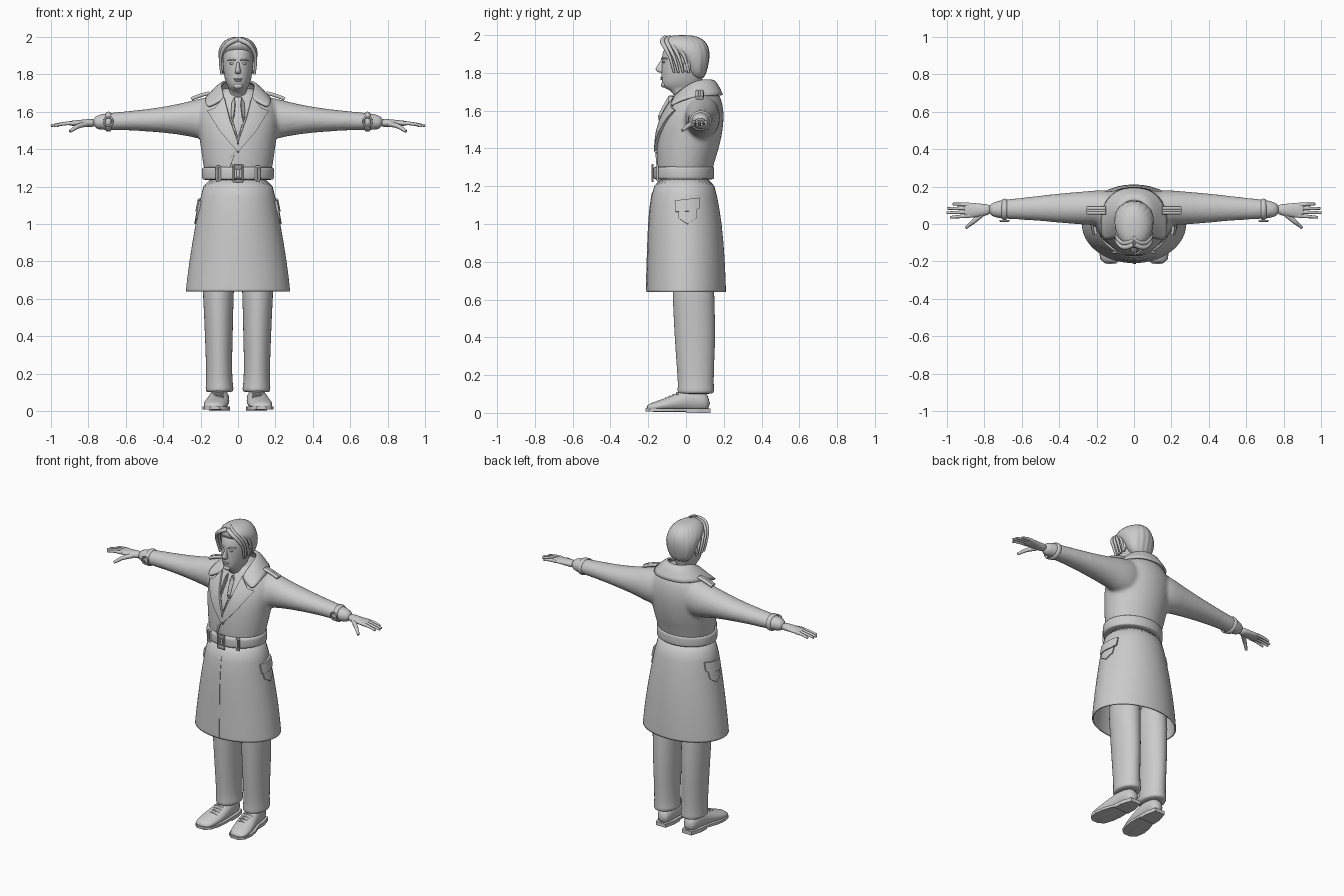
import bpy, bmesh, math
from mathutils import Vector
from mathutils.bvhtree import BVHTree

if "Cube" in bpy.data.objects:
    bpy.data.objects.remove(bpy.data.objects["Cube"])

GREY = (0.6, 0.6, 0.6, 1)
grey = bpy.data.materials.new("plain_grey")
grey.use_nodes = True
grey.diffuse_color = GREY
grey.node_tree.nodes["Principled BSDF"].inputs["Base Color"].default_value = GREY


def add(name, data, mirror=False):
    ob = bpy.data.objects.new(name, data)
    bpy.context.collection.objects.link(ob)
    data.materials.append(grey)
    if mirror:
        ob.modifiers.new("Mirror", "MIRROR").use_mirror_merge = False
    return ob


def finish(name, bm, mirror=False, subsurf=1, sharp=False):
    bmesh.ops.recalc_face_normals(bm, faces=bm.faces)
    me = bpy.data.meshes.new(name)
    bm.to_mesh(me)
    bm.free()
    for p in me.polygons:
        p.use_smooth = not sharp
    ob = add(name, me, mirror)
    if subsurf:
        ob.modifiers.new("Subsurf", "SUBSURF").levels = subsurf
        ob.modifiers["Subsurf"].render_levels = subsurf
    return ob


def loft(bm, axis, rings, n=28, side=1, caps=(True, True)):
    """Join ellipses; each ring is (position, u_min, u_max, v_min, v_max)."""
    loops = []
    for t, u0, u1, v0, v1 in rings:
        loop = []
        for i in range(n):
            a = math.tau * i / n
            u = (u0 + u1) / 2 + (u1 - u0) / 2 * math.cos(a)
            v = (v0 + v1) / 2 + (v1 - v0) / 2 * math.sin(a)
            x, y, z = {"x": (t, u, v), "y": (u, t, v), "z": (u, v, t)}[axis]
            loop.append(bm.verts.new((x * side, y, z)))
        loops.append(loop)
    for a, b in zip(loops, loops[1:]):
        for i in range(n):
            bm.faces.new((a[i], a[(i + 1) % n], b[(i + 1) % n], b[i]))
    for keep, loop in zip(caps, (loops[0], loops[-1])):
        if keep:
            bm.faces.new(loop)


def body(rings):
    """Rings symmetric in x, from (z, half width, front, back)."""
    return [(z, -w, w, f, b) for z, w, f, b in rings]


def part(name, axis, rings, mirror=False, **kw):
    bm = bmesh.new()
    loft(bm, axis, rings, **kw)
    return finish(name, bm, mirror)


def tubes(name, paths, radius, mirror=False, cyclic=False, taper=1.0):
    cu = bpy.data.curves.new(name, "CURVE")
    cu.dimensions = "3D"
    cu.bevel_depth, cu.bevel_resolution, cu.use_fill_caps = radius, 3, True
    cu.resolution_u = 6
    for path in paths:
        s = cu.splines.new("NURBS")
        s.points.add(len(path) - 1)
        for i, co in enumerate(path):
            s.points[i].co = (*co, 1)
            s.points[i].radius = 1 + (taper - 1) * i / (len(path) - 1)
        s.order_u, s.use_endpoint_u, s.use_cyclic_u = 3, not cyclic, cyclic
    return add(name, cu, mirror)


def blobs(name, centre, size, mirror=False):
    bm = bmesh.new()
    bmesh.ops.create_uvsphere(bm, u_segments=16, v_segments=10, radius=1)
    bmesh.ops.scale(bm, vec=size, verts=bm.verts)
    bmesh.ops.translate(bm, vec=centre, verts=bm.verts)
    return finish(name, bm, mirror, 0)


def surface(ob):
    return BVHTree.FromObject(ob, bpy.context.evaluated_depsgraph_get())


def plate(name, tree, outline, aim, lift, mirror=False, cuts=7):
    """Lay a flat outline onto a surface by casting along the aim direction."""
    aim = Vector(aim)
    bm = bmesh.new()
    lay = (lambda a, z: (a, -1, z)) if aim.y else (lambda a, z: (1, a, z))
    bm.faces.new([bm.verts.new(lay(a, z)) for a, z in outline])
    bmesh.ops.triangulate(bm, faces=bm.faces)
    bmesh.ops.subdivide_edges(bm, edges=bm.edges[:], cuts=cuts, use_grid_fill=True)
    bm.normal_update()
    if next(iter(bm.faces)).normal.dot(aim) > 0:
        bmesh.ops.reverse_faces(bm, faces=bm.faces)
    for v in bm.verts:
        hit = tree.ray_cast(v.co, aim)[0] or tree.find_nearest(v.co)[0]
        v.co = hit - aim * lift
    me = bpy.data.meshes.new(name)
    bm.to_mesh(me)
    bm.free()
    ob = add(name, me, mirror)
    ob.modifiers.new("Solidify", "SOLIDIFY").thickness = lift + 0.004
    return ob


# Coat top with sleeves, fused into one skin
bm = bmesh.new()
loft(bm, "z", body([(1.22, .17, -.15, .135), (1.3, .185, -.155, .14), (1.4, .2, -.157, .177),
                    (1.5, .213, -.148, .197), (1.58, .22, -.122, .203), (1.65, .2, -.08, .193),
                    (1.7, .145, -.05, .17), (1.73, .09, -.03, .13)]))
sleeve = [(.06, .0, .17, 1.46, 1.68), (.16, -.01, .185, 1.44, 1.685), (.26, -.005, .175, 1.47, 1.655),
          (.39, .005, .165, 1.487, 1.627), (.52, .018, .15, 1.497, 1.61), (.65, .025, .135, 1.503, 1.597),
          (.79, .03, .122, 1.497, 1.587)]
for side in (1, -1):
    loft(bm, "x", sleeve, side=side)
coat_top = finish("coat_top", bm)
remesh = coat_top.modifiers.new("Remesh", "REMESH")
remesh.mode, remesh.voxel_size, remesh.use_smooth_shade = "VOXEL", 0.011, True
smooth = coat_top.modifiers.new("Smooth", "SMOOTH")
smooth.factor, smooth.iterations = 0.5, 8

# Open coat skirt
skirt = part("coat_skirt", "z", body([(.64, .28, -.21, .212), (.66, .278, -.21, .212),
             (.8, .262, -.205, .207), (1, .228, -.2, .192), (1.15, .198, -.185, .165),
             (1.26, .182, -.16, .143)]), n=40, caps=(False, True))
skirt.modifiers.new("Solidify", "SOLIDIFY").thickness = 0.008

# Belt with buckle and loops
part("belt", "z", body([(1.235, .17, -.15, .13), (1.237, .19, -.17, .148), (1.245, .193, -.173, .15),
     (1.295, .193, -.173, .15), (1.303, .19, -.17, .148), (1.305, .17, -.15, .13)]), n=40)


def frame(x, y, w, h, z=1.27):
    return [(x + a * w, y, z + b * h) for a, b in
            ((-1, -1), (-1, -1), (1, -1), (1, -1), (1, 1), (1, 1), (-1, 1), (-1, 1))]


tubes("buckle", [frame(0, -.177, .024, .044), frame(0, -.177, .012, .025)], .005, cyclic=True)
tubes("belt_loops", [frame(.105, -.151, .008, .036), frame(-.105, -.151, .008, .036)], .006, cyclic=True)

# Shirt, tie, lapels and closing edges laid on the coat
front = (0, 1, 0)
chest, hips = surface(coat_top), surface(skirt)
plate("shirt", chest, [(-.08, 1.69), (.08, 1.69), (0, 1.44)], front, .004)
plate("tie", chest, [(-.018, 1.68), (.018, 1.68), (.012, 1.645), (.024, 1.54), (0, 1.46),
                     (-.024, 1.54), (-.012, 1.645)], front, .012, cuts=3)
plate("lapels", chest, [(.075, 1.68), (.125, 1.62), (.165, 1.605), (.1, 1.5), (.045, 1.435),
                        (-.005, 1.38), (.005, 1.45), (.045, 1.56)], front, .016, True)
plate("chest_overlap", chest, [(.01, 1.42), (.03, 1.42), (-.02, 1.37), (-.045, 1.3),
                               (-.055, 1.3), (-.04, 1.36)], front, .008, cuts=3)
plate("skirt_overlap", hips, [(-.012, 1.23), (.004, 1.23), (.01, .65), (-.006, .65)], front, .004)
plate("pocket_flaps", hips, [(-.06, 1.125), (.075, 1.14), (.075, 1.085), (.045, 1.07),
                             (-.055, 1.065)], (-1, 0, 0), .014, True)
plate("pocket_bags", hips, [(-.045, 1.1), (.06, 1.1), (.055, 1.03), (.01, 1.0), (-.04, 1.03)],
      (-1, 0, 0), .008, True)

# Turned down collar, one half mirrored
bm = bmesh.new()
inner = [(0, .13, 1.765), (.055, .118, 1.767), (.09, .065, 1.765), (.092, 0, 1.735), (.07, -.07, 1.675)]
middle = [(0, .165, 1.765), (.07, .15, 1.762), (.115, .08, 1.752), (.125, -.01, 1.715), (.11, -.075, 1.655)]
outer = [(0, .2, 1.685), (.1, .188, 1.685), (.175, .1, 1.685), (.18, -.03, 1.665), (.168, -.092, 1.622)]
rows = [[bm.verts.new(p) for p in row] for row in (inner, middle, outer)]
for a, b in zip(rows, rows[1:]):
    for i in range(len(a) - 1):
        bm.faces.new((a[i], b[i], b[i + 1], a[i + 1]))
collar = finish("collar", bm, True, 2)
collar.modifiers["Mirror"].use_mirror_merge = True
collar.modifiers.new("Solidify", "SOLIDIFY").thickness = 0.012

# Shoulder straps and cuff straps
tubes("shoulder_straps", [[(.15, y, 1.7), (.2, y, 1.69), (.25, y, 1.668)] for y in (.06, .072, .084)], .01, True)
part("cuff_straps", "x", [(.675, .04, .115, 1.51, 1.58), (.676, .019, .138, 1.493, 1.603),
     (.708, .02, .136, 1.491, 1.601), (.709, .04, .115, 1.51, 1.58)], True)
tubes("cuff_buckles", [[(x, .017, z) for x, z in ((.67, 1.525), (.67, 1.57), (.715, 1.57), (.715, 1.525))]],
      .005, True, True)

# Hands
part("palms", "x", [(.76, .05, .105, 1.515, 1.565), (.81, .043, .107, 1.52, 1.56),
     (.85, .035, .112, 1.522, 1.556), (.89, .033, .115, 1.524, 1.552), (.91, .04, .11, 1.53, 1.548)], True)
tubes("fingers", [[(.88, y, 1.538), (.93, (y + t) / 2, 1.54), (tip, t, 1.525)] for y, t, tip in
      ((.044, .036, .982), (.064, .06, 1), (.084, .083, .995), (.103, .107, .968))], .0115, True, taper=.6)
tubes("thumbs", [[(.81, .055, 1.535), (.855, .015, 1.525), (.875, 0, 1.51), (.898, -.02, 1.495)]],
      .015, True, taper=.55)

# Trousers with turned hems
part("trousers", "z", [(.8, .01, .2, -.08, .15), (.6, .025, .185, -.07, .15), (.42, .027, .178, -.062, .157),
     (.28, .032, .172, -.052, .15), (.15, .03, .17, -.042, .146), (.125, .023, .174, -.046, .15),
     (.105, .025, .172, -.044, .148), (.1, .04, .16, -.03, .13)], True)

# Shoes, soles, heels and laces
part("shoes", "y", [(.128, .06, .13, .01, .09), (.07, .05, .145, .005, .13), (0, .046, .153, .005, .128),
     (-.06, .046, .17, .005, .098), (-.12, .052, .184, .005, .074), (-.18, .068, .184, .005, .055),
     (-.21, .092, .165, .01, .04)], True)
bm = bmesh.new()
sole = [(.06, .13), (.13, .13), (.152, .06), (.155, 0), (.18, -.07), (.19, -.13), (.18, -.19),
        (.15, -.215), (.1, -.215), (.068, -.19), (.048, -.13), (.042, -.07), (.044, .06)]
for outline, low, high in ((sole, .008, .024), (sole[:4] + [(.044, 0), sole[-1]], 0, .012)):
    base = bm.faces.new([bm.verts.new((x, y, low)) for x, y in outline])
    top = bmesh.ops.extrude_face_region(bm, geom=[base])["geom"]
    bmesh.ops.translate(bm, vec=(0, 0, high - low), verts=[g for g in top if isinstance(g, bmesh.types.BMVert)])
    bm.faces.new([bm.verts.new((x, y, low)) for x, y in outline])
finish("soles", bm, True, 0, sharp=True)
tubes("laces", [[(.075, y, z - .015), (.105, y - .005, z + .006), (.14, y, z - .015)] for y, z in
      ((-.045, .11), (-.065, .1), (-.085, .092), (-.105, .083))], .005, True)

# Head and neck
part("head", "z", body([(1.6, .06, -.05, .09), (1.68, .058, -.055, .085), (1.712, .045, -.09, .075),
     (1.722, .048, -.122, .075), (1.745, .062, -.128, .08), (1.78, .073, -.13, .09), (1.825, .079, -.13, .1),
     (1.88, .083, -.13, .105), (1.94, .08, -.118, .1), (1.975, .05, -.07, .07)]))
part("nose", "z", body([(1.8, .009, -.145, -.11), (1.808, .019, -.155, -.11), (1.82, .015, -.167, -.11),
     (1.845, .009, -.148, -.11), (1.87, .008, -.134, -.11)]), n=12)
blobs("eyes", (.032, -.117, 1.858), (.014, .007, .006), True)
blobs("lips_upper", (0, -.127, 1.775), (.024, .009, .004))
blobs("lips_lower", (0, -.126, 1.766), (.02, .01, .005))
blobs("chin", (0, -.118, 1.737), (.025, .015, .015))
blobs("ears", (.085, .005, 1.835), (.01, .02, .032), True)
tubes("brows", [[(.014, -.129, 1.874), (.035, -.122, 1.882), (.056, -.101, 1.874)]], .005, True, taper=.6)

# Hair with combed ridges and loose locks framing the face
bm = bmesh.new()
loft(bm, "z", body([(1.765, .055, .03, .095), (1.81, .085, .0, .11), (1.86, .099, -.025, .122),
     (1.9, .105, -.065, .125), (1.935, .104, -.125, .12), (1.97, .085, -.13, .102),
     (1.992, .055, -.1, .065), (2.0, .02, -.06, .02)]), n=80)
for v in bm.verts:
    ridge = 1 + .012 * math.sin(20 * math.atan2(v.co.y, v.co.x))
    v.co.x, v.co.y = v.co.x * ridge, v.co.y * ridge
finish("hair", bm)
tubes("hair_locks", [[(.004, y, 1.985), (.045, y - .025, 1.975), (.085, y, 1.93), (.098, y + .03, 1.87),
                      (.088, y + .045, 1.8)] for y in (-.108, -.085, -.06, -.03)], .015, True, taper=.4)
